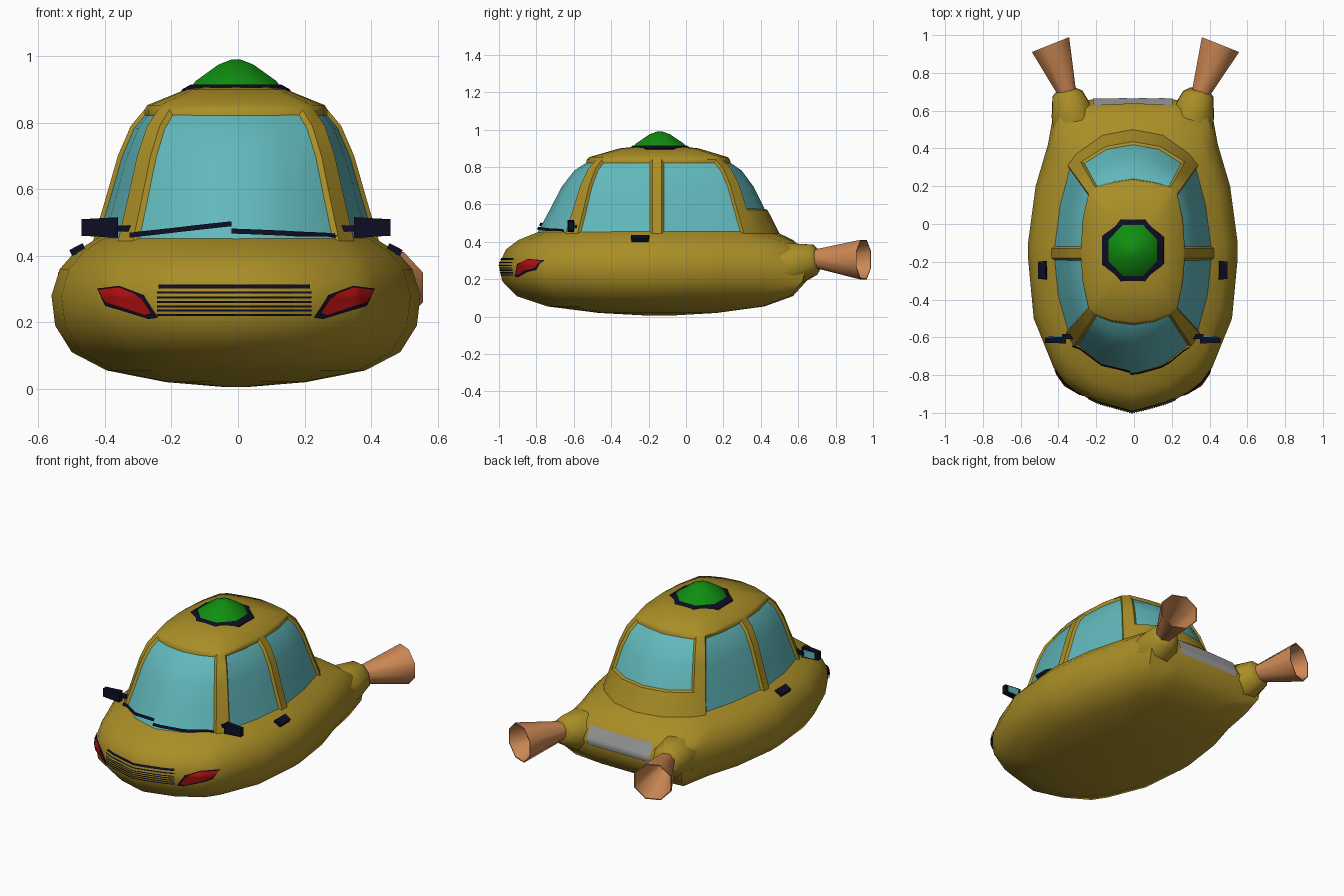
import bpy, bmesh, math
from mathutils import Vector
from mathutils.bvhtree import BVHTree

if "Cube" in bpy.data.objects:
    bpy.data.objects.remove(bpy.data.objects["Cube"], do_unlink=True)


def material(name, r, g, b):
    m = bpy.data.materials.new(name)
    m.use_nodes = True
    m.diffuse_color = (r, g, b, 1)
    m.node_tree.nodes["Principled BSDF"].inputs["Base Color"].default_value = (r, g, b, 1)
    return m


YELLOW = material("mustard paint", .40, .27, .02)
GLASS = material("aqua glass", .12, .48, .50)
BLACK = material("navy black", .004, .004, .018)
GREEN = material("beacon green", .005, .27, .005)
RED = material("lamp red", .42, .005, .005)
COPPER = material("copper", .62, .25, .09)
GREY = material("grey panel", .33, .33, .33)


def finish(name, bm, mats, angle=38):
    mesh = bpy.data.meshes.new(name)
    bm.to_mesh(mesh)
    bm.free()
    obj = bpy.data.objects.new(name, mesh)
    bpy.context.collection.objects.link(obj)
    for m in mats:
        mesh.materials.append(m)
    bpy.ops.object.select_all(action='DESELECT')
    obj.select_set(True)
    bpy.context.view_layer.objects.active = obj
    bpy.ops.object.shade_smooth_by_angle(angle=math.radians(angle))
    return obj


# Plan outlines of the hull, the window sill and the roof edge, nose to tail
HULL = [(0, -1), (.2, -.945), (.36, -.85), (.42, -.76), (.525, -.5), (.555, -.18),
        (.555, -.1), (.515, .2), (.45, .42), (.41, .64), (.2, .66), (0, .66)]
SILL = [(0, -.81), (.17, -.76), (.31, -.645), (.355, -.58), (.41, -.38), (.43, -.18),
        (.43, -.13), (.4, .1), (.345, .31), (.3, .37), (.16, .47), (0, .5)]
ROOF = [(0, -.53), (.11, -.515), (.2, -.48), (.235, -.45), (.265, -.31), (.275, -.18),
        (.275, -.13), (.265, .03), (.235, .16), (.2, .195), (.1, .22), (0, .235)]
MID = Vector((0, -.14))
SHIFT = -.006


def blend(a, b, t):
    return [Vector(p).lerp(Vector(q), t) for p, q in zip(a, b)]


def shrink(a, k):
    return [MID + (Vector(p) - MID) * k for p in a]


# Stacked rings, bottom to top
rings = [(.006, shrink(HULL, .08))]
rings += [(z, shrink(HULL, k)) for z, k in ((.02, .38), (.055, .7), (.11, .89), (.19, .98), (.28, 1))]
rings += [(z, blend(HULL, SILL, t)) for z, t in ((.36, .2), (.41, .55), (.445, 1))]
sill_row = len(rings) - 1
rings += [(z, blend(SILL, ROOF, t)) for z, t in ((.57, .24), (.7, .48), (.79, .73), (.84, 1))]
roof_row = len(rings) - 1
rings += [(z, shrink(ROOF, k)) for z, k in ((.853, .97), (.9, .55), (.91, .3))]

# Body shell with recessed windows
bm = bmesh.new()
loops = []
for z, half in rings:
    full = [(p[0], p[1]) for p in half] + [(-p[0], p[1]) for p in half[-2:0:-1]]
    loops.append([bm.verts.new((x + SHIFT, y, z)) for x, y in full])
n = len(loops[0])
glass = []
for r in range(len(loops) - 1):
    for c in range(n):
        d = (c + 1) % n
        f = bm.faces.new((loops[r][c], loops[r][d], loops[r + 1][d], loops[r + 1][c]))
        col = min(c, n - 1 - c)
        windowed = col not in (2, 5, 8)
        if sill_row <= r < roof_row and windowed and (col < 9 or r > sill_row):
            glass.append(f)
bm.faces.new(loops[0][::-1])
bm.faces.new(loops[-1])
bmesh.ops.recalc_face_normals(bm, faces=bm.faces)
bmesh.ops.inset_region(bm, faces=glass, thickness=.013, depth=-.012, use_even_offset=True)
for f in glass:
    f.material_index = 1
bm.normal_update()
shell = BVHTree.FromBMesh(bm)
finish("body_shell", bm, [YELLOW, GLASS])


def plate(name, pts, mat, lift=.005, side=-1):
    """Thin patch drawn in x and z, laid on the shell from the front or back."""
    bm = bmesh.new()
    bm.faces.new([bm.verts.new((x + SHIFT, 0, z)) for x, z in pts])
    bmesh.ops.triangulate(bm, faces=bm.faces)
    bmesh.ops.subdivide_edges(bm, edges=bm.edges, cuts=7, use_grid_fill=True)
    for v in bm.verts:
        hit, normal, _, _ = shell.ray_cast(Vector((v.co.x, side * 2, v.co.z)), Vector((0, -side, 0)))
        if hit:
            v.co = hit + normal * lift
    bm.normal_update()
    if sum(f.normal.y for f in bm.faces) * side < 0:
        bmesh.ops.reverse_faces(bm, faces=bm.faces)
    finish(name, bm, [mat])


def bar(x0, z0, x1, z1, t):
    return [(x0, z0 - t / 2), (x1, z1 - t / 2), (x1, z1 + t / 2), (x0, z0 + t / 2)]


def tube(name, stations, mat, sides=8, caps=True):
    """Loft of round sections given as centre and radius."""
    bm = bmesh.new()
    axis = (Vector(stations[-1][0]) - Vector(stations[0][0])).normalized()
    u = axis.orthogonal().normalized() if abs(axis.z) > .9 else axis.cross(Vector((0, 0, 1))).normalized()
    w = axis.cross(u)
    rows = []
    for centre, r in stations:
        angles = [math.tau * (i + .5) / sides for i in range(sides)]
        rows.append([bm.verts.new(Vector(centre) + (u * math.cos(a) + w * math.sin(a)) * r) for a in angles])
    for a, b in zip(rows, rows[1:]):
        for i in range(sides):
            j = (i + 1) % sides
            bm.faces.new((a[i], a[j], b[j], b[i]))
    if caps:
        bm.faces.new(rows[0][::-1])
        bm.faces.new(rows[-1])
    return finish(name, bm, [mat], 50)


def box(name, centre, size, mat, taper=1, tilt=0, side=1):
    """Box whose outward x end is scaled by taper."""
    bm = bmesh.new()
    bmesh.ops.create_cube(bm, size=1)
    for v in bm.verts:
        k = taper if v.co.x * side > 0 else 1
        v.co = Vector((v.co.x * size[0], v.co.y * size[1] * k, v.co.z * size[2] * k))
    obj = finish(name, bm, [mat], 30)
    obj.location = centre
    obj.rotation_euler.y = tilt
    return obj


# Roof beacon
for name, mat, profile in (
        ("beacon_base", BLACK, ((.875, .185), (.9, .18), (.915, .15))),
        ("beacon_dome", GREEN, ((.905, .15), (.925, .135), (.975, .058), (.99, .015)))):
    lamp = tube(name, [((0, 0, z), r) for z, r in profile], mat)
    lamp.location = (SHIFT, MID.y, 0)
    lamp.scale = (.98, 1.03, 1)

# Front grille
plate("grille_top_bar", bar(-.23, .306, .22, .306, .012), BLACK)
for i in range(6):
    z = .288 - i * .013
    plate("grille_slat", bar(-.235, z, .225, z, .006), BLACK)

# Windscreen wipers
plate("wiper_right", bar(-.31, .457, -.01, .49, .015), BLACK, .014)
plate("wiper_left", bar(-.01, .468, .3, .455, .015), BLACK, .014)

# Rear panel between the pods
plate("rear_panel", bar(-.21, .305, .21, .305, .1), GREY, .006, 1)

LAMP = [(.41, .295), (.385, .26), (.27, .222), (.25, .228), (.28, .275), (.35, .303)]
RIM = [(.415, .30), (.39, .25), (.26, .21), (.232, .215), (.275, .28), (.35, .308)]
for s, tag in ((-1, "right"), (1, "left")):
    # Headlamps
    plate("headlamp_rim_" + tag, [(s * x, z) for x, z in RIM], BLACK, .004)
    plate("headlamp_" + tag, [(s * x, z) for x, z in LAMP], RED, .009)

    # Wing mirrors
    x = SHIFT + s * .41
    box("mirror_" + tag, (x, -.615, .485), (.11, .035, .062), BLACK, .8, 0, s)
    box("mirror_stalk_" + tag, (x - s * .08, -.595, .482), (.09, .025, .018), BLACK)
    box("mirror_glass_" + tag, (x, -.596, .485), (.075, .005, .04), GLASS)

    # Door handles
    box("door_handle_" + tag, (SHIFT + s * .477, -.245, .418), (.045, .1, .022), BLACK, .9, s * .45, s)

    # Engine pods and open exhaust horns
    tube("engine_pod_" + tag, [((s * .29 + SHIFT, .38, .26), .12), ((s * .318 + SHIFT, .58, .28), .122),
                               ((s * .345 + SHIFT, .685, .305), .088), ((s * .352 + SHIFT, .71, .31), .055)], YELLOW)
    horn = [((s * .352, .69, .31), .052), ((s * .45 + .008, .95, .305), .115),
            ((s * .45 + .008, .95, .305), .109), ((s * .36, .71, .31), .044)]
    tube("exhaust_horn_" + tag, horn, COPPER, 8, False)
